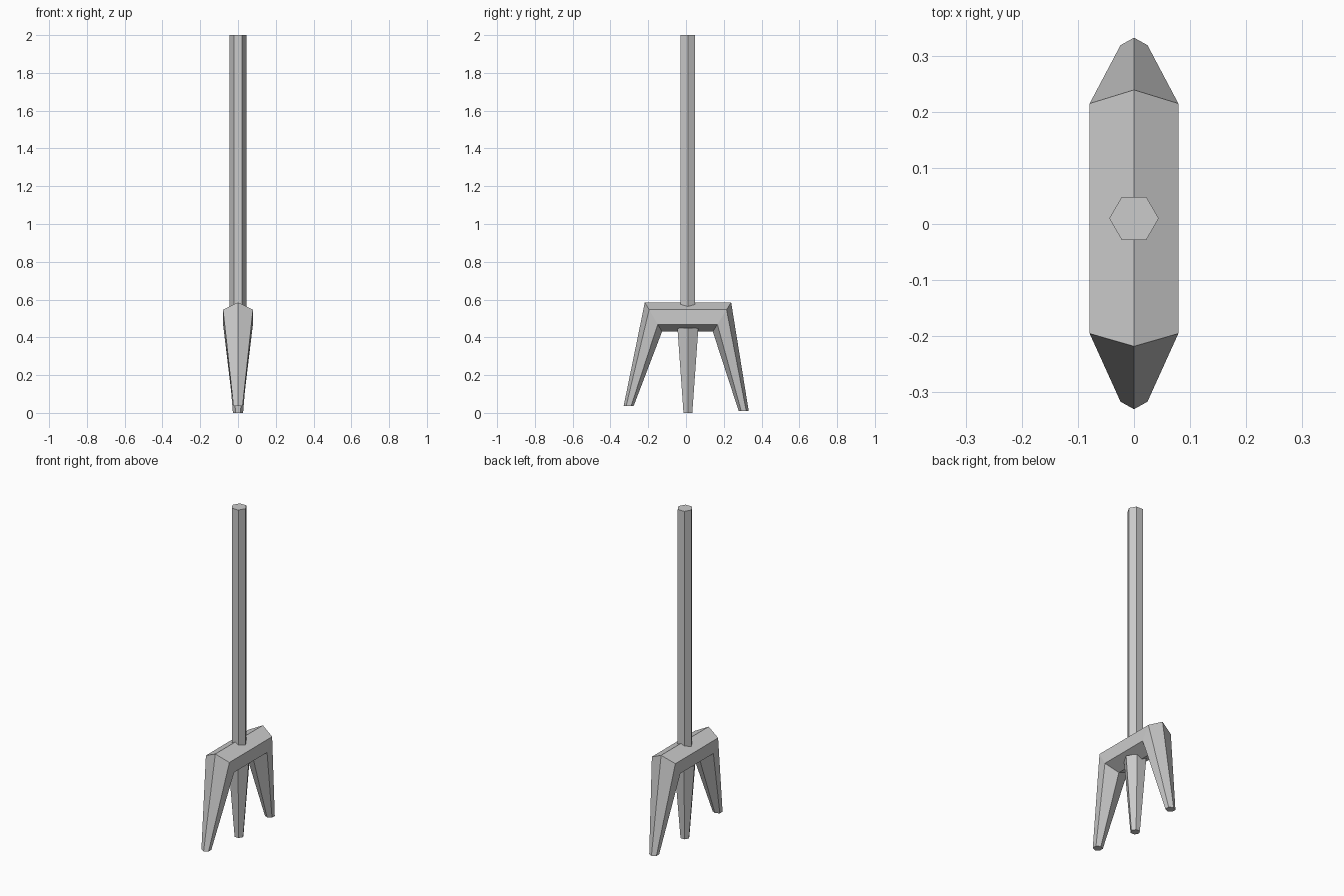
import bpy, bmesh
from math import cos, sin, tau

if "Cube" in bpy.data.objects:
    bpy.data.objects.remove(bpy.data.objects["Cube"])


def loft(name, rings):
    """Join rings of points into a closed, flat-shaded tube."""
    bm = bmesh.new()
    loops = [[bm.verts.new(p) for p in ring] for ring in rings]
    n = len(loops[0])
    for a, b in zip(loops, loops[1:]):
        for i in range(n):
            j = (i + 1) % n
            bm.faces.new((a[i], a[j], b[j], b[i]))
    bm.faces.new(loops[0])
    bm.faces.new(loops[-1])
    bmesh.ops.recalc_face_normals(bm, faces=bm.faces[:])
    mesh = bpy.data.meshes.new(name)
    bm.to_mesh(mesh)
    bm.free()
    obj = bpy.data.objects.new(name, mesh)
    bpy.context.collection.objects.link(obj)
    return obj


def level_hexagon(radius, z, y=0.01):
    return [(radius * cos(i * tau / 6), y + radius * sin(i * tau / 6), z) for i in range(6)]


def mitre_hexagon(half_width, outer, inner):
    """Hexagon with one corner at outer (y, z) and the opposite one at inner (y, z)."""
    ring = []
    for side, t in ((0, 0), (1, .25), (1, .75), (0, 1), (-1, .75), (-1, .25)):
        ring.append((side * half_width,
                     outer[0] + (inner[0] - outer[0]) * t,
                     outer[1] + (inner[1] - outer[1]) * t))
    return ring


# Long hexagonal handle
loft("handle", [level_hexagon(0.044, 0.55), level_hexagon(0.044, 2.0)])

# Crossbar and outer prongs: one bent hexagonal bar tapering to both tips
loft("fork_head", [
    mitre_hexagon(0.024, (-0.330, 0.037), (-0.277, 0.037)),
    mitre_hexagon(0.079, (-0.218, 0.585), (-0.127, 0.430)),
    mitre_hexagon(0.079, (0.239, 0.585), (0.142, 0.430)),
    mitre_hexagon(0.024, (0.332, 0.010), (0.279, 0.010)),
])

# Straight middle prong
loft("middle_prong", [level_hexagon(0.027, 0.0), level_hexagon(0.064, 0.45)])
